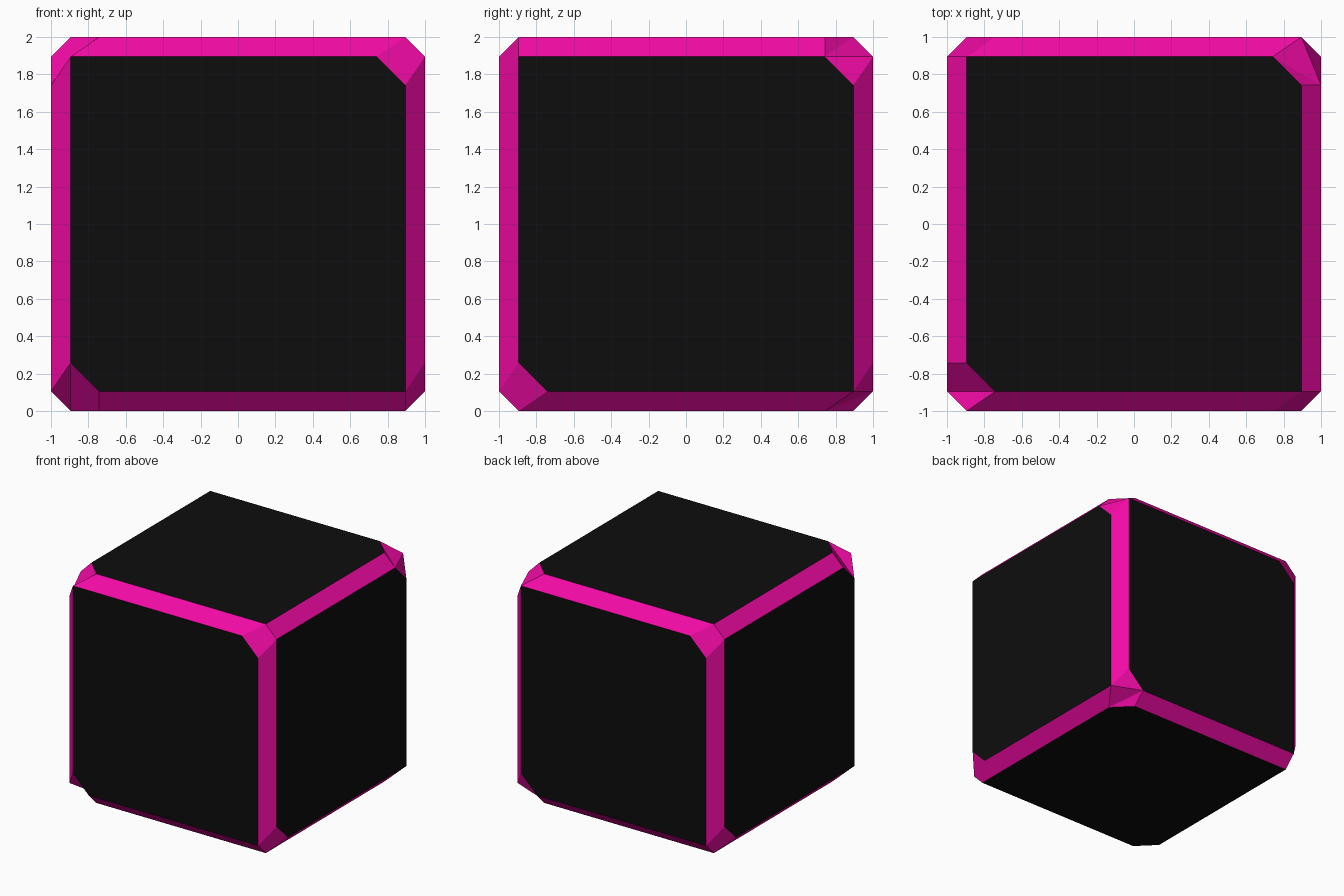
import bpy, bmesh
from itertools import product

if "Cube" in bpy.data.objects:
    bpy.data.objects.remove(bpy.data.objects["Cube"])

INNER, CUT = 0.895, 0.742          # panel edge, and start of a clipped panel corner
X, Y, Z = 0, 1, 2


def material(name, color):
    m = bpy.data.materials.new(name)
    m.diffuse_color = color
    m.use_nodes = True
    m.node_tree.nodes["Principled BSDF"].inputs["Base Color"].default_value = m.diffuse_color
    return m


def clipped(s):
    """Axes of the panels that are clipped at the corner with signs s."""
    if s[X] == s[Y]:
        return (X, Z) if s[Z] > 0 else (Y, Z)
    return (Y,) if s[Z] > 0 else (X,)


bm = bmesh.new()
verts = {}


def pt(f, s, o):
    """Corner of panel f at corner s, pulled back along axis o when clipped."""
    co = [INNER * v for v in s]
    co[f] = s[f]
    if f in clipped(s):
        co[o] = CUT * s[o]
    key = tuple(co)
    if key not in verts:
        verts[key] = bm.verts.new((co[0], co[1], co[2] + 1))
    return verts[key]


def face(points, mat):
    bm.faces.new(list(dict.fromkeys(points))).material_index = mat


def signs(**axes):
    return tuple(axes[k] for k in "abc")


def corner(values):
    return tuple(values[a] for a in (X, Y, Z))


# six dark panels
for f in (X, Y, Z):
    g, h = (f + 1) % 3, (f + 2) % 3
    for side in (-1, 1):
        loop = []
        for sg, sh in ((-1, -1), (1, -1), (1, 1), (-1, 1)):
            s = corner({f: side, g: sg, h: sh})
            pair = [pt(f, s, h), pt(f, s, g)]
            loop += pair if sg == sh else pair[::-1]
        face(loop, 0)

# twelve edge strips
for o in (X, Y, Z):
    f, g = (o + 1) % 3, (o + 2) % 3
    for sf, sg in product((-1, 1), repeat=2):
        a, b = (corner({o: e, f: sf, g: sg}) for e in (-1, 1))
        face([pt(f, a, o), pt(f, b, o), pt(g, b, o), pt(g, a, o)], 1)

# eight corners
for s in product((-1, 1), repeat=3):
    cut = clipped(s)
    if len(cut) == 1:
        f = cut[0]
        g, h = (f + 1) % 3, (f + 2) % 3
        face([pt(f, s, g), pt(f, s, h), pt(g, s, f), pt(h, s, f)], 1)
        continue
    f, h = cut[0], 1 - cut[0]
    fh, fz, zh, zf = pt(f, s, h), pt(f, s, Z), pt(Z, s, h), pt(Z, s, f)
    tip = pt(h, s, f)
    if s[X] < 0:
        face([fh, zh, zf, fz], 1)
        face([fz, zf, tip], 1)
    else:
        face([fh, fz, tip], 1)
        face([zf, zh, fh], 1)
        face([zf, tip, fh], 1)

bmesh.ops.recalc_face_normals(bm, faces=bm.faces)
mesh = bpy.data.meshes.new("bevelled_cube")
bm.to_mesh(mesh)
bm.free()
mesh.materials.append(material("black", (0.004, 0.004, 0.004, 1)))
mesh.materials.append(material("magenta", (0.9, 0.003, 0.38, 1)))
bpy.context.collection.objects.link(bpy.data.objects.new("bevelled_cube", mesh))
